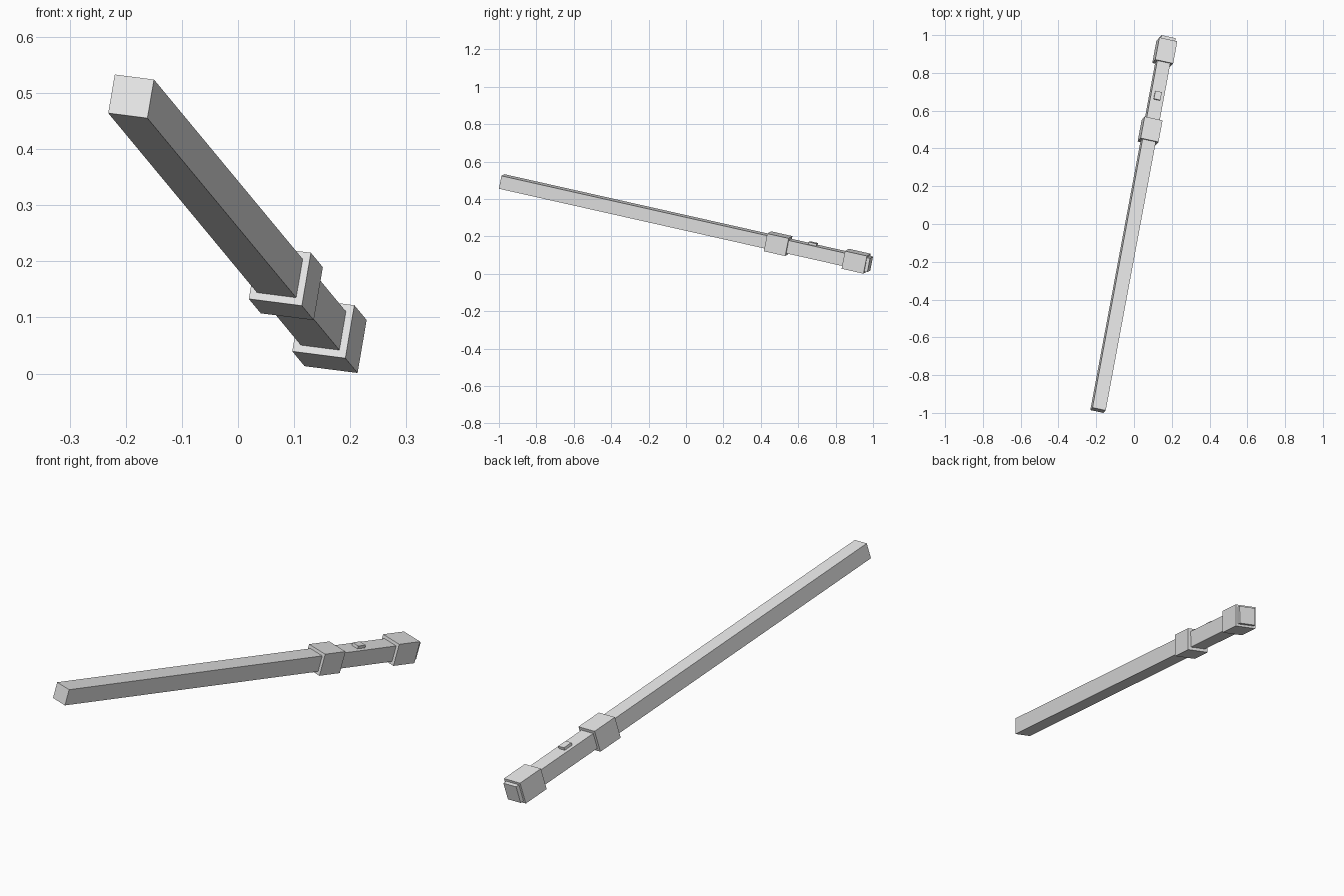
import bpy
import bmesh
from mathutils import Matrix, Vector

old = bpy.data.objects.get("Cube")
if old:
    bpy.data.objects.remove(old, do_unlink=True)

# One plain light grey for the whole model
grey = bpy.data.materials.new("light grey")
grey.use_nodes = True
colour = (0.8, 0.8, 0.8, 1)
grey.diffuse_color = colour
grey.node_tree.nodes["Principled BSDF"].inputs["Base Color"].default_value = colour

# Tilted frame: local y runs from the blade tip to the pommel
along = Vector((0.179, 0.960, -0.216)).normalized()
across = Vector((0.969, -0.208, -0.125))
across = (across - along * across.dot(along)).normalized()
up = across.cross(along)
frame = Matrix((across, along, up)).transposed().to_4x4()
frame.translation = (-0.1905, -0.986, 0.494)


def box(name, start, end, width, height, lift=0):
    """Box spanning start..end along the shaft, centred across it."""
    size = Matrix.Diagonal((width, end - start, height, 1))
    place = Matrix.Translation((0, (start + end) / 2, lift))
    bm = bmesh.new()
    bmesh.ops.create_cube(bm, size=1, matrix=place @ size)
    mesh = bpy.data.meshes.new(name)
    bm.to_mesh(mesh)
    bm.free()
    mesh.materials.append(grey)
    obj = bpy.data.objects.new(name, mesh)
    obj.matrix_world = frame
    bpy.context.collection.objects.link(obj)
    return obj


# Blade, collar, grip and pommel in line
box("blade", 0, 1.481, 0.072, 0.071)
box("collar", 1.481, 1.6, 0.0975, 0.0975)
box("grip", 1.6, 1.914, 0.071, 0.071)
box("pommel", 1.914, 2.036, 0.0975, 0.0975)
box("pommel_cap", 2.036, 2.053, 0.077, 0.077)

# Small button on top of the grip
box("button", 1.705, 1.749, 0.035, 0.016, lift=0.04)
